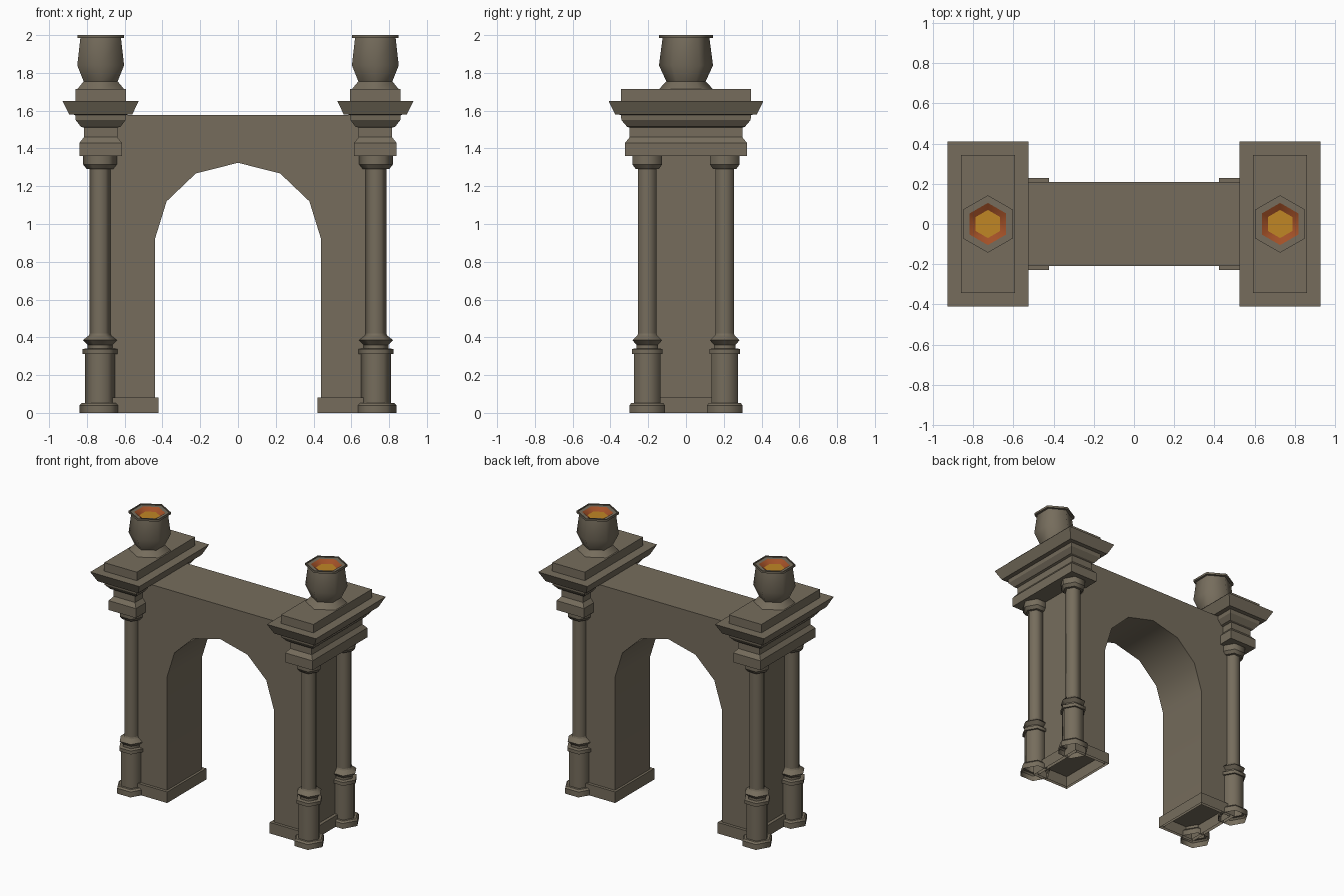
import bpy, bmesh, math

if "Cube" in bpy.data.objects:
    bpy.data.objects.remove(bpy.data.objects["Cube"])


def material(name, rgb):
    m = bpy.data.materials.new(name)
    m.diffuse_color = (*rgb, 1)
    m.use_nodes = True
    m.node_tree.nodes["Principled BSDF"].inputs["Base Color"].default_value = m.diffuse_color
    return m


STONE = material("weathered stone", (0.18, 0.152, 0.108))
EMBER = material("ember orange", (0.36, 0.08, 0.02))
FLAME = material("flame yellow", (0.53, 0.24, 0.018))

SQUARE = [(-1, -1), (1, -1), (1, 1), (-1, 1)]
HEX_X = [(math.cos(math.radians(a)), math.sin(math.radians(a))) for a in range(0, 360, 60)]
HEX_Y = [(math.cos(math.radians(a)), math.sin(math.radians(a))) for a in range(30, 390, 60)]


def finish(name, bm, mats, loc=(0, 0, 0)):
    me = bpy.data.meshes.new(name)
    bm.to_mesh(me)
    bm.free()
    for m in mats:
        me.materials.append(m)
    ob = bpy.data.objects.new(name, me)
    ob.location = loc
    bpy.context.collection.objects.link(ob)
    return ob


def loft(name, shape, rings, loc, smooth=False, mats=(STONE,), band_mats={},
         bottom=True, cap_mat=0, soft_rings=()):
    """Stack scaled copies of a cross-section; rings are (half x, half y, z)."""
    bm = bmesh.new()
    loops = [[bm.verts.new((x * sx, y * sy, z)) for x, y in shape] for sx, sy, z in rings]
    n = len(shape)
    for k, (a, b) in enumerate(zip(loops, loops[1:])):
        for i in range(n):
            j = (i + 1) % n
            f = bm.faces.new((a[i], a[j], b[j], b[i]))
            f.smooth = smooth
            f.material_index = band_mats.get(k, 0)
    if bottom:
        bm.faces.new(loops[0][::-1])
    bm.faces.new(loops[-1]).material_index = cap_mat
    # edges around each ring stay sharp, upright edges are shaded smooth
    for k, ring in enumerate(loops):
        for i in range(n):
            bm.edges.get((ring[i], ring[(i + 1) % n])).smooth = k in soft_rings
    return finish(name, bm, mats, loc)


def radial(profile):
    return [(r, r, z) for r, z in profile]


# Arched wall: outline extruded through y, open underneath
half_arch = [(0.44, 0.0), (0.44, 0.92), (0.378, 1.12), (0.223, 1.268)]
arch = half_arch + [(0, 1.324)] + [(-x, z) for x, z in reversed(half_arch)]
outline = arch + [(-0.702, 0), (-0.702, 1.578), (0.702, 1.578), (0.702, 0)]
bm = bmesh.new()
front = [bm.verts.new((x, -0.208, z)) for x, z in outline]
back = [bm.verts.new((x, 0.208, z)) for x, z in outline]
bm.faces.new(front)
bm.faces.new(back[::-1])
for i in range(len(outline)):
    j = (i + 1) % len(outline)
    if outline[i][1] == 0 and outline[j][1] == 0:
        continue
    f = bm.faces.new((front[i], back[i], back[j], front[j]))
    f.smooth = i < len(arch) - 1
for e in bm.edges:
    a, b = e.verts
    across = a.co.y != b.co.y
    e.smooth = across and abs(a.co.x) < 0.5 and 0 < a.co.z < 1.5
bmesh.ops.recalc_face_normals(bm, faces=bm.faces)
finish("arched_wall", bm, [STONE])

column_profile = radial([
    (0.109, 0), (0.109, 0.04), (0.098, 0.052), (0.08, 0.052), (0.08, 0.313),
    (0.094, 0.313), (0.094, 0.338), (0.066, 0.342), (0.066, 0.36), (0.091, 0.385),
    (0.06, 0.41), (0.056, 0.42), (0.056, 1.29), (0.072, 1.292), (0.09, 1.315), (0.09, 1.365)])

cap_profile = [
    (0.112, 0.322, 1.36), (0.112, 0.322, 1.43), (0.088, 0.298, 1.46), (0.088, 0.298, 1.51),
    (0.105, 0.312, 1.515), (0.132, 0.342, 1.55), (0.135, 0.345, 1.578),
    (0.167, 0.375, 1.58), (0.202, 0.41, 1.652), (0.134, 0.343, 1.652), (0.134, 0.343, 1.715)]

urn_profile = radial([
    (0.142, 1.715), (0.104, 1.755), (0.143, 1.84), (0.124, 1.985), (0.143, 1.985),
    (0.143, 2.0), (0.135, 2.0), (0.135, 1.993), (0.105, 1.993), (0.07, 1.97)])

for side, tag in ((-1, "left"), (1, "right")):
    # Plinth around the wall foot
    loft("plinth_" + tag, SQUARE, [(0.152, 0.23, 0), (0.152, 0.23, 0.082)],
         (side * 0.574, 0, 0), bottom=False)
    # Stepped entablature and cornice over each column pair
    loft("entablature_" + tag, SQUARE, cap_profile, (side * 0.727, 0, 0))
    # Fire urn with glowing bowl
    loft("fire_urn_" + tag, HEX_Y, urn_profile, (side * 0.727, 0, 0), True,
         (STONE, EMBER, FLAME), {8: 1}, cap_mat=2, soft_rings=(2,))
    # Front and back columns, open underneath
    for y, end in ((-0.205, "front"), (0.205, "back")):
        loft(f"column_{tag}_{end}", HEX_X, column_profile, (side * 0.73, y, 0), True, bottom=False)
